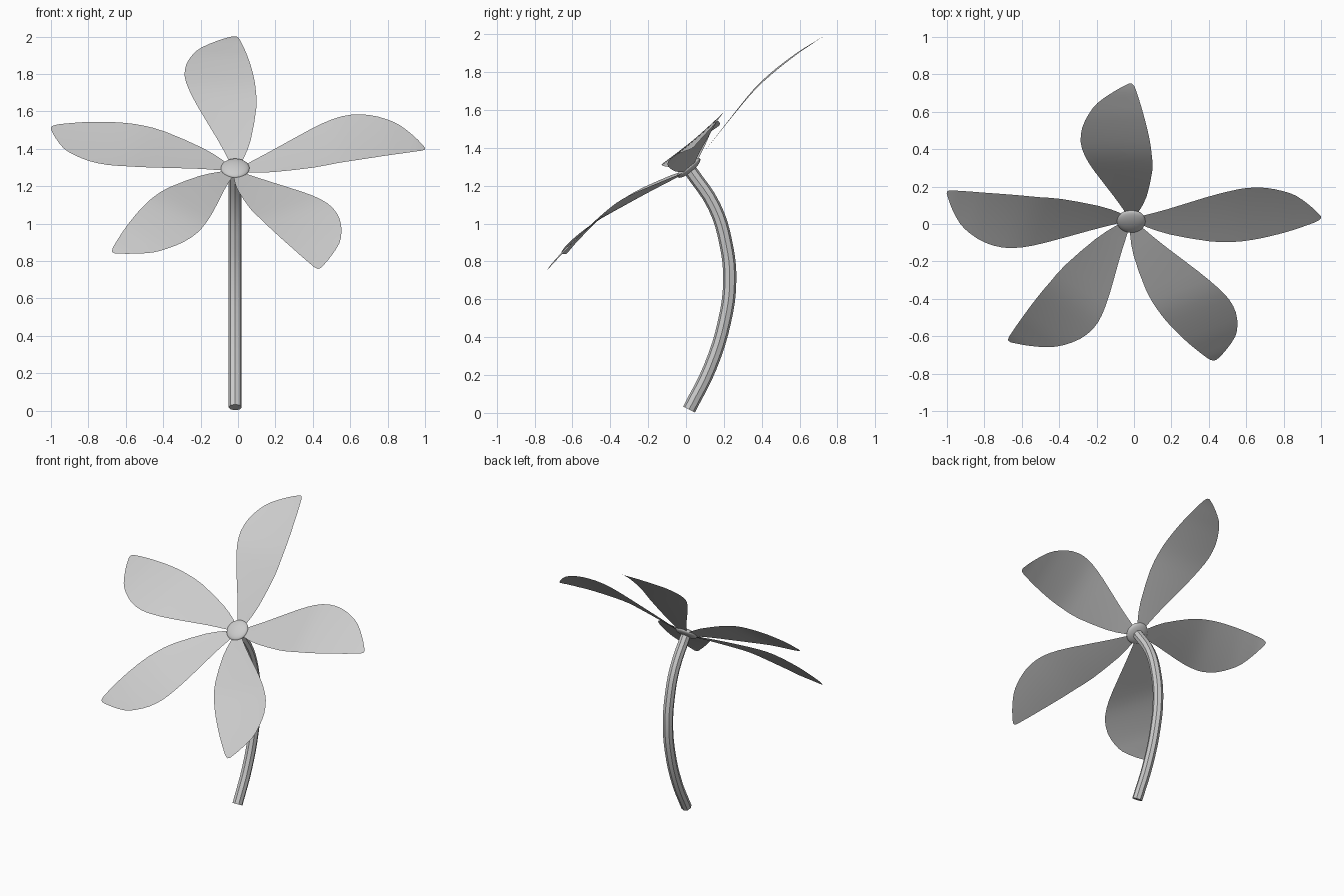
import bpy, bmesh, math
from mathutils import Matrix, Vector

if "Cube" in bpy.data.objects:
    bpy.data.objects.remove(bpy.data.objects["Cube"])

CENTRE = Vector((-0.015, 0.015, 1.295))
HEAD = Matrix.Translation(CENTRE) @ Matrix.Rotation(math.radians(40), 4, 'X')

# Petal outline: distance along the petal, offset of each edge, lift off the head plane
KEYS = [(0.02, .015, .015, -.01), (.08, .04, .045, .003), (.2, .093, .083, .03),
        (.414, .197, .113, .072), (.54, .248, .11, .092), (.64, .27, .10, .097),
        (.74, .262, .083, .096), (.83, .227, .064, .092), (.9, .18, .047, .085),
        (.965, .10, .029, .078), (1.0, .045, .018, .072), (1.018, .012, .004, .068)]


def sample(t):
    """Catmull-Rom interpolation through the petal keys."""
    i = min(int(t), len(KEYS) - 2)
    f = t - i
    p = [KEYS[max(0, min(len(KEYS) - 1, i + k))] for k in (-1, 0, 1, 2)]
    return [0.5 * (2*b + (c - a)*f + (2*a - 5*b + 4*c - d)*f*f + (3*b - a - 3*c + d)*f**3)
            for a, b, c, d in zip(*p)]


def finish(ob):
    bpy.ops.object.select_all(action='DESELECT')
    ob.select_set(True)
    bpy.context.view_layer.objects.active = ob
    bpy.ops.object.shade_smooth_by_angle(angle=math.radians(40))


def add_petal(name, angle):
    bm = bmesh.new()
    rows = []
    steps, cols = 2 * (len(KEYS) - 1), 8
    for s in range(steps + 1):
        u, left, right, h = sample(s / 2)
        row = []
        for c in range(cols + 1):
            v = -right + (left + right) * c / cols
            row.append(bm.verts.new((u, v, h + 0.12 * v * v)))
        rows.append(row)
    for a, b in zip(rows, rows[1:]):
        for c in range(cols):
            bm.faces.new((a[c], b[c], b[c + 1], a[c + 1]))
    me = bpy.data.meshes.new(name)
    bm.to_mesh(me)
    bm.free()
    ob = bpy.data.objects.new(name, me)
    bpy.context.collection.objects.link(ob)
    ob.matrix_world = HEAD @ Matrix.Rotation(math.radians(angle), 4, 'Z')
    finish(ob)


# Five petals around the tilted head
for i, angle in enumerate((4.6, 90, 165, 230, 296)):
    add_petal(f"petal_{i + 1}", angle)

# Flattened flower centre
bpy.ops.mesh.primitive_uv_sphere_add(segments=24, ring_count=12, radius=1)
hub = bpy.context.object
hub.name = "flower_centre"
hub.matrix_world = HEAD @ Matrix.Diagonal((0.077, 0.077, 0.025, 1))
finish(hub)

# Bowed stem
PATH = [(.016, .018), (.127, .24), (.205, .49), (.231, .7), (.212, .89), (.15, 1.09), (.02, 1.285)]
curve = bpy.data.curves.new("stem", 'CURVE')
curve.dimensions = '3D'
curve.bevel_depth = 0.035
curve.bevel_resolution = 2
curve.resolution_u = 4
curve.use_fill_caps = True
spline = curve.splines.new('BEZIER')
spline.bezier_points.add(len(PATH) - 1)
for bp, (y, z) in zip(spline.bezier_points, PATH):
    bp.co = (CENTRE.x, y, z)
    bp.handle_left_type = bp.handle_right_type = 'AUTO'
stem = bpy.data.objects.new("stem", curve)
bpy.context.collection.objects.link(stem)
bpy.ops.object.select_all(action='DESELECT')
stem.select_set(True)
bpy.context.view_layer.objects.active = stem
bpy.ops.object.convert(target='MESH')
finish(bpy.context.object)
